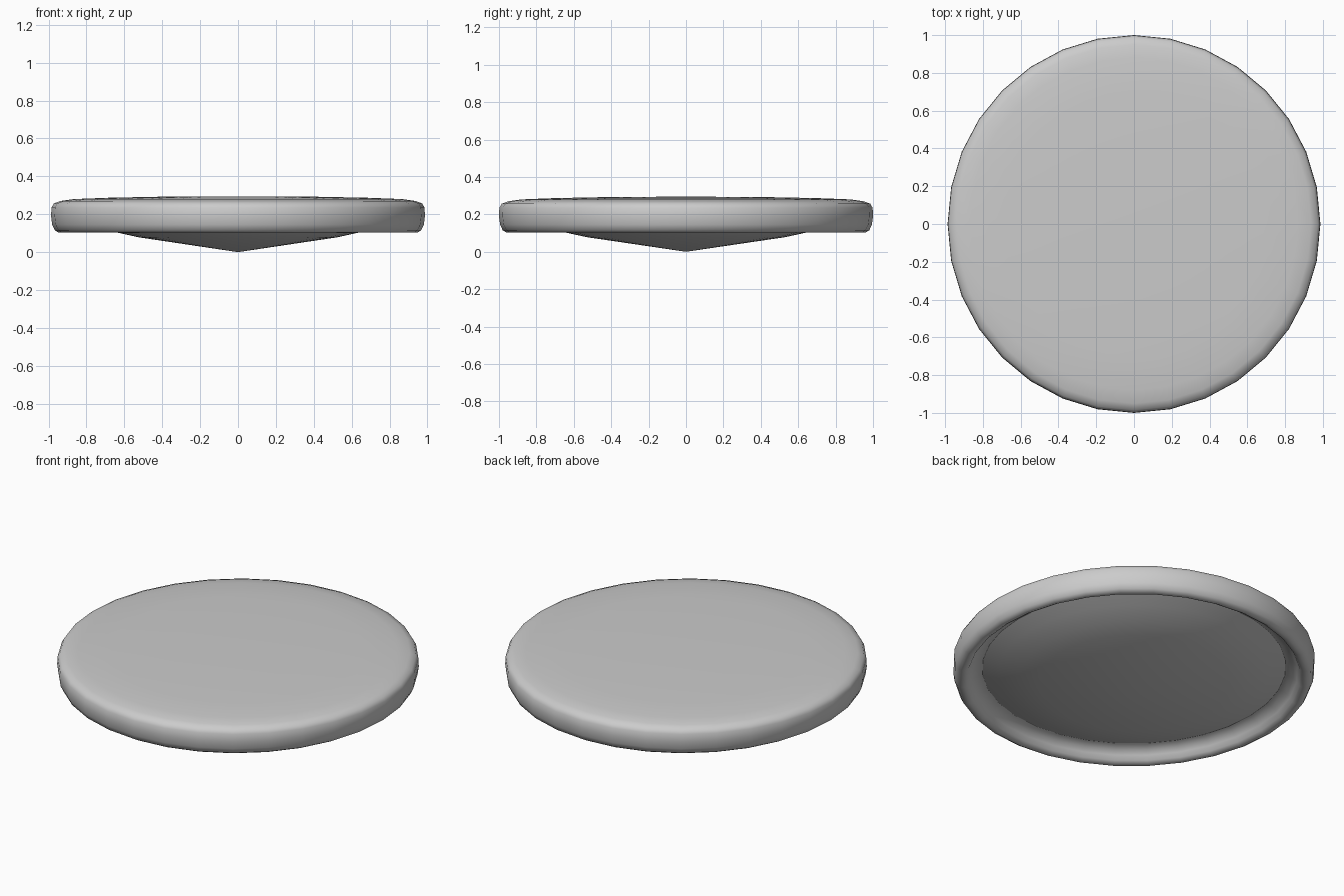
import bpy, bmesh
from math import sin, cos, pi, radians

if "Cube" in bpy.data.objects:
    bpy.data.objects.remove(bpy.data.objects["Cube"])

SIDES = 32
X_SCALE = 0.987


def lathe(name, profile):
    """Revolve (radius, z) points about z; zero radius makes a pole."""
    bm = bmesh.new()
    rings = []
    for r, z in profile:
        if r == 0:
            rings.append([bm.verts.new((0, 0, z))] * SIDES)
        else:
            rings.append([bm.verts.new((X_SCALE * r * sin(2 * pi * i / SIDES),
                                        r * cos(2 * pi * i / SIDES), z))
                          for i in range(SIDES)])
    for a, b in zip(rings, rings[1:]):
        for i in range(SIDES):
            j = (i + 1) % SIDES
            quad = list(dict.fromkeys((a[i], a[j], b[j], b[i])))
            bm.faces.new(quad)
    bmesh.ops.recalc_face_normals(bm, faces=bm.faces)
    mesh = bpy.data.meshes.new(name)
    bm.to_mesh(mesh)
    bm.free()
    obj = bpy.data.objects.new(name, mesh)
    bpy.context.collection.objects.link(obj)
    bpy.ops.object.select_all(action='DESELECT')
    obj.select_set(True)
    bpy.context.view_layer.objects.active = obj
    bpy.ops.object.shade_smooth_by_angle(angle=radians(50))
    return obj


# Cap: gently domed top, rounded rim, lip and recessed underside
lathe("cap", [(0, 0.295), (0.4, 0.293), (0.7, 0.287), (0.88, 0.28),
              (0.95, 0.27), (0.985, 0.257), (0.998, 0.235), (1.0, 0.19),
              (0.994, 0.145), (0.98, 0.115), (0.96, 0.103), (0.94, 0.103),
              (0.92, 0.115), (0.905, 0.14), (0.885, 0.163),
              (0.85, 0.176), (0.8, 0.182), (0, 0.2)])

# Underside liner: shallow cone flaring up into the recess
lathe("liner_cone", [(0, 0.0), (0.53, 0.078), (0.64, 0.102),
                     (0.75, 0.14), (0.845, 0.18), (0, 0.21)])
